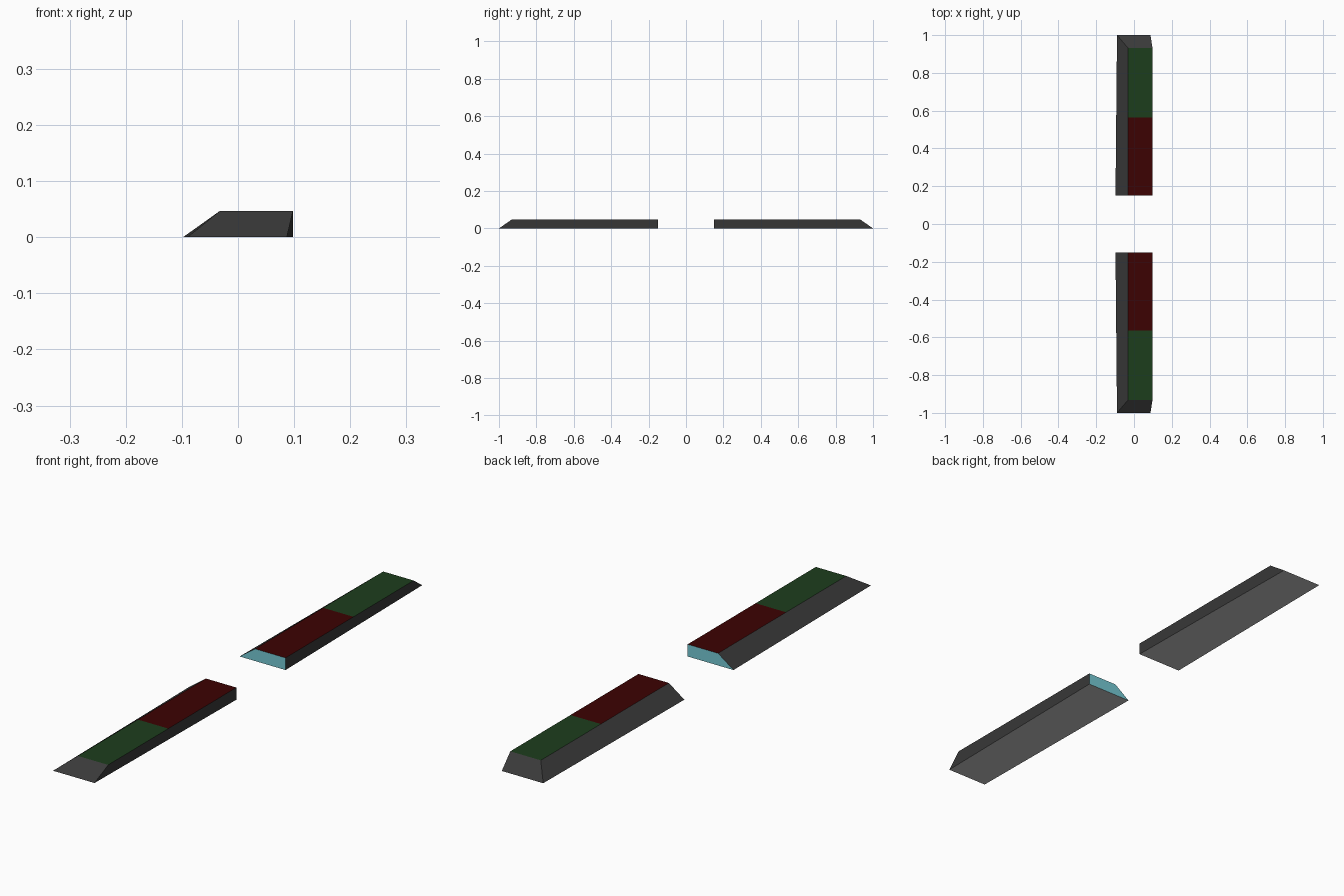
import bpy, bmesh

cube = bpy.data.objects.get("Cube")
if cube:
    bpy.data.objects.remove(cube, do_unlink=True)


def material(name, colour):
    m = bpy.data.materials.new(name)
    m.use_nodes = True
    m.diffuse_color = (*colour, 1)
    bsdf = next(n for n in m.node_tree.nodes if n.type == "BSDF_PRINCIPLED")
    bsdf.inputs["Base Color"].default_value = (*colour, 1)
    return m


MATS = [
    material("dark grey side", (0.041, 0.041, 0.041)),
    material("dark red top", (0.046, 0.0005, 0.0005)),
    material("dark green top", (0.012, 0.048, 0.012)),
    material("pale teal end", (0.18, 0.59, 0.66)),
    material("light grey underside", (0.55, 0.55, 0.55)),
]
GREY, RED, GREEN, TEAL, UNDER = range(len(MATS))
HEIGHT, INNER, OUTER, TOP_END, SPLIT = 0.047, 0.15, 1.0, 0.932, 0.565


def bar(name, side):
    # Inner and outer outlines, each running around the cross-section
    inner = [(-0.098, INNER, 0), (0.098, INNER, 0),
             (0.098, INNER, HEIGHT), (-0.032, INNER, HEIGHT)]
    outer = [(-0.09, OUTER, 0), (0.087, OUTER, 0),
             (0.098, TOP_END, HEIGHT), (-0.032, TOP_END, HEIGHT)]
    bm = bmesh.new()
    a, b = ([bm.verts.new((x, side * y, z)) for x, y, z in ring]
            for ring in (inner, outer))
    bm.faces.new(a).material_index = TEAL
    bm.faces.new(b)
    for i in range(4):
        j = (i + 1) % 4
        bm.faces.new((a[i], a[j], b[j], b[i]))
    # Split the top into its two colour fields
    top = next(f for f in bm.faces if all(v.co.z > HEIGHT / 2 for v in f.verts))
    bmesh.ops.bisect_plane(bm, geom=[top, *top.edges, *top.verts],
                           plane_co=(0, side * SPLIT, 0), plane_no=(0, 1, 0))
    bmesh.ops.recalc_face_normals(bm, faces=bm.faces[:])
    # Colour the top by distance from the gap, and the underside by height
    for f in bm.faces:
        middle = f.calc_center_median()
        if middle.z > 0.9 * HEIGHT:
            f.material_index = RED if abs(middle.y) < SPLIT else GREEN
        elif middle.z < 0.1 * HEIGHT:
            f.material_index = UNDER
    mesh = bpy.data.meshes.new(name)
    bm.to_mesh(mesh)
    bm.free()
    for m in MATS:
        mesh.materials.append(m)
    bpy.context.collection.objects.link(bpy.data.objects.new(name, mesh))


bar("front_bar", -1)
bar("back_bar", 1)
